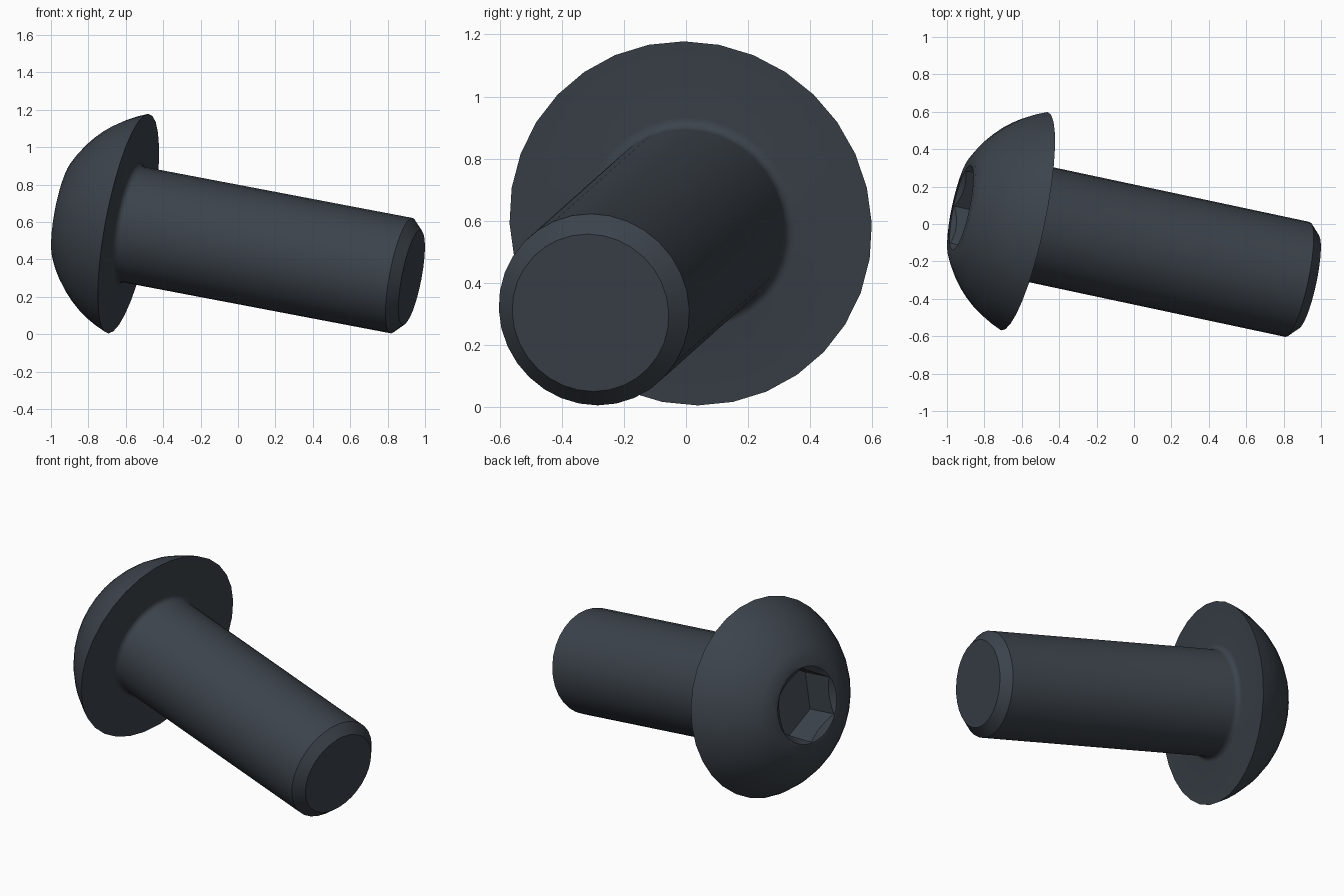
import bpy, bmesh, math
from mathutils import Matrix, Vector

cube = bpy.data.objects.get("Cube")
if cube:
    bpy.data.objects.remove(cube, do_unlink=True)

# Dark steel
steel = bpy.data.materials.new("dark_steel")
steel.use_nodes = True
color = (0.045, 0.056, 0.07, 1)
steel.diffuse_color = color
bsdf = next(n for n in steel.node_tree.nodes if n.type == 'BSDF_PRINCIPLED')
bsdf.inputs["Base Color"].default_value = color

# Main sizes, measured along the screw axis from the underside of the head
HEAD_R, HEAD_H, FACE_R = 0.597, 0.35, 0.28
SHAFT_R, LENGTH, CHAMFER, FILLET = 0.314, 1.575, 0.056, 0.033
HEX_R, HEX_DEPTH, SINK_R = 0.227, 0.21, 0.232

# Placement: local z runs down the shaft, local y points roughly upwards
axis = Vector((0.9615, -0.205, -0.183)).normalized()
side = Vector((-axis.y, axis.x, 0)).normalized()
up = axis.cross(side)
placement = Matrix((side, up, axis)).transposed().to_4x4()
placement.translation = (-0.586, 0.015, 0.591)


def lathe(name, profile, sides):
    """Revolve (radius, height) points that start and end on the axis."""
    bm = bmesh.new()
    rings = []
    for r, z in profile:
        if r == 0:
            rings.append(None)
            continue
        angles = [math.tau * i / sides for i in range(sides)]
        rings.append([bm.verts.new((r * math.sin(a), r * math.cos(a), z)) for a in angles])
    for k in range(len(rings) - 1):
        a, b = rings[k], rings[k + 1]
        if a is None or b is None:
            ring, (_, tip) = (a or b), profile[k if a is None else k + 1]
            if abs(ring[0].co.z - tip) < 1e-6:
                bm.faces.new(ring)
            else:
                apex = bm.verts.new((0, 0, tip))
                for i in range(sides):
                    bm.faces.new((ring[i], ring[(i + 1) % sides], apex))
            continue
        for i in range(sides):
            j = (i + 1) % sides
            bm.faces.new((a[i], a[j], b[j], b[i]))
    bmesh.ops.recalc_face_normals(bm, faces=bm.faces[:])
    mesh = bpy.data.meshes.new(name)
    bm.to_mesh(mesh)
    bm.free()
    mesh.materials.append(steel)
    obj = bpy.data.objects.new(name, mesh)
    bpy.context.collection.objects.link(obj)
    obj.matrix_world = placement
    return obj


# Domed head: arc from the flat face down to the rim
centre = (HEAD_R ** 2 - FACE_R ** 2 - HEAD_H ** 2) / (2 * HEAD_H)
dome_r = math.hypot(HEAD_R, centre)
start = math.asin(FACE_R / dome_r)
end = math.asin(HEAD_R / dome_r)
profile = [(0, -HEAD_H)]
for i in range(9):
    a = start + (end - start) * i / 8
    profile.append((dome_r * math.sin(a), centre - dome_r * math.cos(a)))

# Fillet under the head, shaft and chamfered tip
for i in range(6):
    a = math.pi / 2 * i / 5
    profile.append((SHAFT_R + FILLET * (1 - math.sin(a)), FILLET * (1 - math.cos(a))))
profile += [(SHAFT_R, LENGTH - CHAMFER), (SHAFT_R - CHAMFER, LENGTH), (0, LENGTH)]
screw = lathe("button_head_screw", profile, 32)

# Hexagonal socket with a countersunk mouth
top, over = -HEAD_H - 0.05, 0.05
floor = -HEAD_H + HEX_DEPTH
slope = 0.7
hexagon = lathe("socket_cutter", [(0, top), (HEX_R, top), (HEX_R, floor), (0, floor)], 6)
cone = lathe("countersink_cutter",
             [(0, top), (SINK_R + over / slope, top), (0, -HEAD_H + SINK_R * slope)], 32)
for cutter in (hexagon, cone):
    cutter.hide_render = True
    cut = screw.modifiers.new("cut", 'BOOLEAN')
    cut.operation = 'DIFFERENCE'
    cut.solver = 'EXACT'
    cut.object = cutter

# Apply the cuts, then remove the cutters
bpy.context.view_layer.update()
graph = bpy.context.evaluated_depsgraph_get()
screw_mesh = bpy.data.meshes.new_from_object(screw.evaluated_get(graph))
screw.modifiers.clear()
screw.data = screw_mesh
for cutter in (hexagon, cone):
    bpy.data.objects.remove(cutter, do_unlink=True)

# Smooth the round surfaces and keep the edges sharp
for obj in bpy.context.selected_objects:
    obj.select_set(False)
screw.select_set(True)
bpy.context.view_layer.objects.active = screw
bpy.ops.object.shade_smooth_by_angle(angle=math.radians(30))
